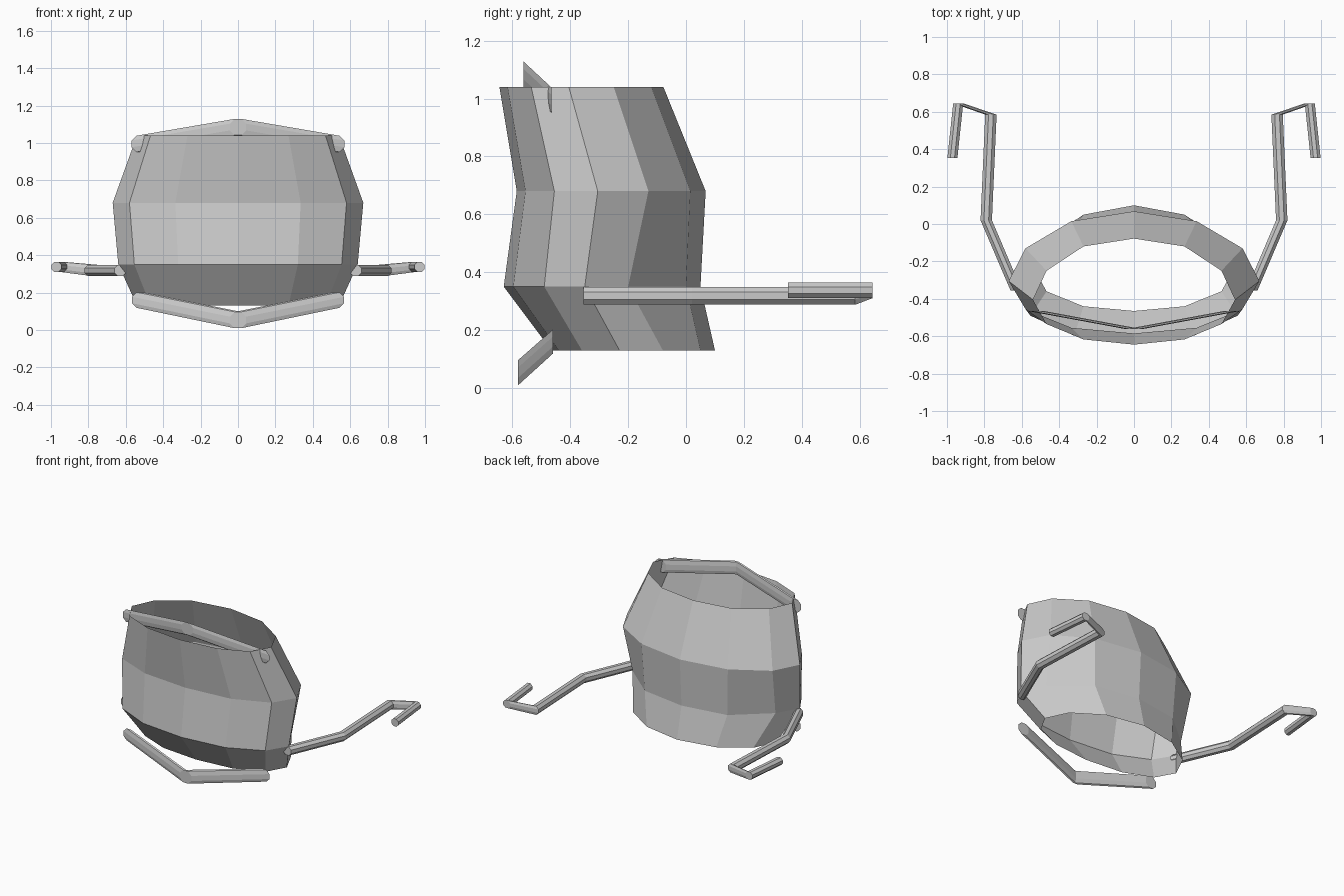
import bpy
import bmesh
from math import sin, cos, pi
from mathutils import Vector

old = bpy.data.objects.get("Cube")
if old:
    bpy.data.objects.remove(old, do_unlink=True)

grey = bpy.data.materials.new("plain grey")
grey.use_nodes = True
colour = (0.6, 0.6, 0.6, 1.0)
grey.diffuse_color = colour
for node in grey.node_tree.nodes:
    if node.type == 'BSDF_PRINCIPLED':
        node.inputs["Base Color"].default_value = colour


def finish(name, bm):
    """Turn a bmesh into a flat shaded object."""
    mesh = bpy.data.meshes.new(name)
    bm.to_mesh(mesh)
    bm.free()
    mesh.materials.append(grey)
    obj = bpy.data.objects.new(name, mesh)
    bpy.context.collection.objects.link(obj)
    return obj


def bridge(bm, ring_a, ring_b):
    count = len(ring_a)
    for i in range(count):
        j = (i + 1) % count
        bm.faces.new((ring_a[i], ring_a[j], ring_b[j], ring_b[i]))


def upright_disc(bm, centre, radius, sides=8):
    """Ring of vertices in the xz plane."""
    ring = []
    for i in range(sides):
        a = 2 * pi * (i + 0.5) / sides
        offset = Vector((cos(a), 0, sin(a))) * radius
        ring.append(bm.verts.new(Vector(centre) + offset))
    return ring


def bent_rod(name, path, side):
    """Rod of slanted segments whose end discs all face front and back."""
    bm = bmesh.new()
    for (*start, r_start), (*end, r_end) in zip(path, path[1:]):
        start[0] *= side
        end[0] *= side
        a = upright_disc(bm, start, r_start)
        b = upright_disc(bm, end, r_end)
        bridge(bm, a, b)
        bm.faces.new(a)
        bm.faces.new(b)
    bmesh.ops.recalc_face_normals(bm, faces=bm.faces)
    return finish(name, bm)


# Open twelve sided body: height, half width, depths from front to back
levels = [
    (0.13, 0.54, (-0.465, -0.44, -0.36, -0.23, -0.08, 0.05, 0.10)),
    (0.35, 0.64, (-0.63, -0.597, -0.49, -0.35, -0.20, 0.0, 0.05)),
    (0.68, 0.67, (-0.585, -0.555, -0.455, -0.305, -0.13, 0.015, 0.068)),
    (1.04, 0.54, (-0.645, -0.617, -0.535, -0.405, -0.25, -0.12, -0.078)),
]
bm = bmesh.new()
rings = []
for z, half_width, depths in levels:
    ring = []
    for i in range(12):
        y = depths[min(i, 12 - i)]
        ring.append(bm.verts.new((half_width * sin(i * pi / 6), y, z)))
    rings.append(ring)
for lower, upper in zip(rings, rings[1:]):
    bridge(bm, lower, upper)
finish("body_shell", bm)

# Paths for the left side: x, y, z, radius
upper_rim = [(0, -0.562, 1.085, 0.047), (0.525, -0.465, 0.995, 0.047)]
lower_rim = [(0, -0.58, 0.053, 0.047), (0.525, -0.46, 0.16, 0.045)]
arm = [
    (0.63, -0.355, 0.318, 0.033),
    (0.79, 0.02, 0.318, 0.033),
    (0.765, 0.585, 0.318, 0.033),
    (0.94, 0.645, 0.337, 0.029),
    (0.971, 0.352, 0.337, 0.029),
]

# Mirrored rim bars and hooked arms
for label, side in (("left", 1), ("right", -1)):
    bent_rod(label + "_upper_rim_bar", upper_rim, side)
    bent_rod(label + "_lower_rim_bar", lower_rim, side)
    bent_rod(label + "_hooked_arm", arm, side)
